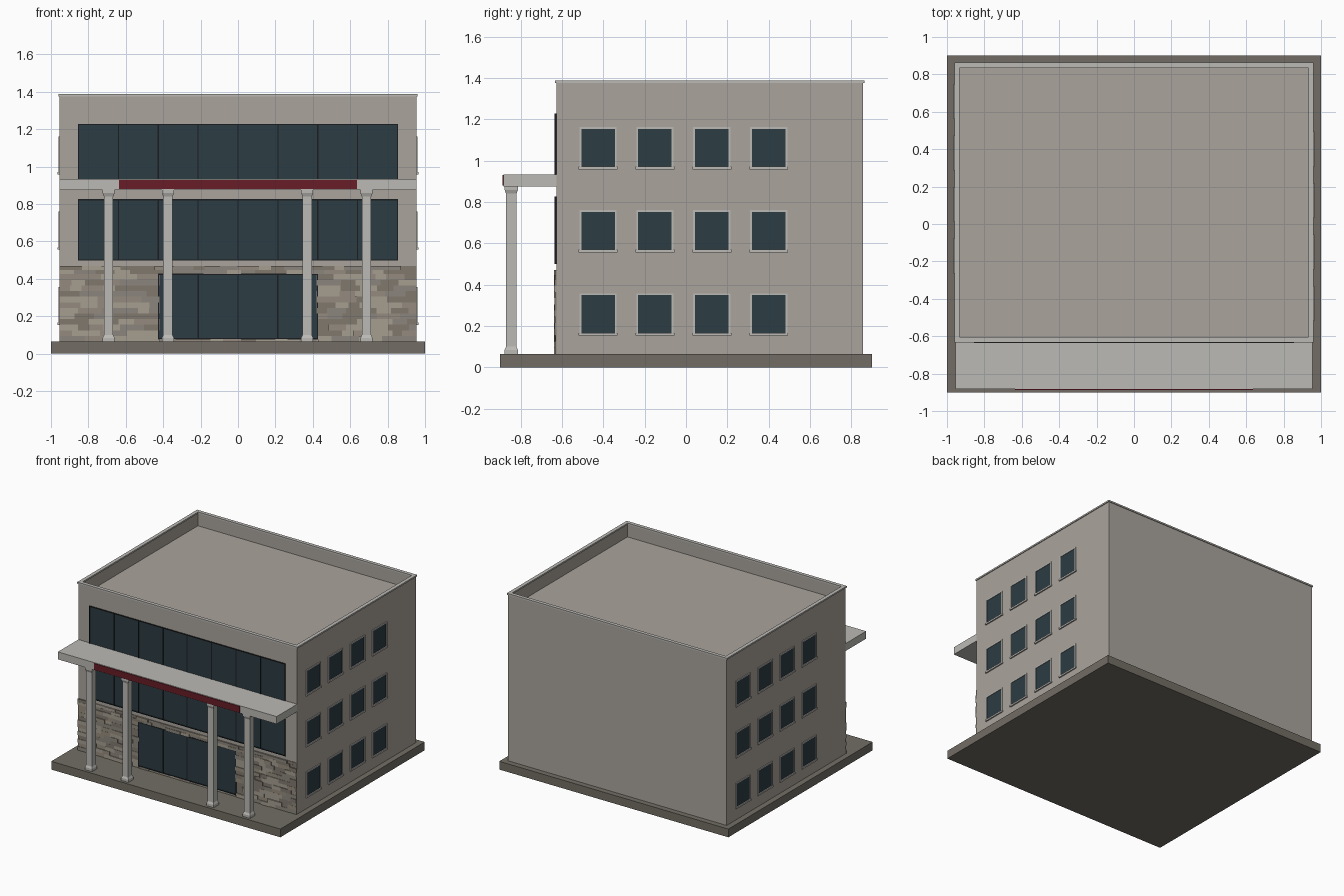
import bpy, bmesh, random
from mathutils import Vector

if "Cube" in bpy.data.objects:
    bpy.data.objects.remove(bpy.data.objects["Cube"])
random.seed(4)


def material(name, r, g, b):
    m = bpy.data.materials.new(name)
    m.diffuse_color = (r, g, b, 1)
    m.use_nodes = True
    m.node_tree.nodes["Principled BSDF"].inputs["Base Color"].default_value = m.diffuse_color
    return m


WALL = material("wall_plaster", 0.40, 0.37, 0.33)
TRIM = material("light_trim", 0.50, 0.49, 0.46)
BASE = material("base_stone", 0.17, 0.155, 0.13)
GLASS = material("dark_glass", 0.025, 0.045, 0.055)
FRAME = material("black_frame", 0.01, 0.012, 0.014)
RED = material("red_sign", 0.14, 0.012, 0.02)
STONES = [material("stone_%d" % i, *c) for i, c in enumerate(
    [(0.30, 0.26, 0.21), (0.22, 0.19, 0.155), (0.38, 0.34, 0.28), (0.26, 0.235, 0.20)])]


def add_box(bm, lo, hi, mat=0):
    lo, hi = Vector(lo), Vector(hi)
    verts = bmesh.ops.create_cube(bm, size=1)["verts"]
    for v in verts:
        v.co = Vector([(lo[i] + hi[i]) / 2 + v.co[i] * (hi[i] - lo[i]) for i in range(3)])
    for f in {f for v in verts for f in v.link_faces}:
        f.material_index = mat


def finish(bm, name, mats):
    me = bpy.data.meshes.new(name)
    bm.to_mesh(me)
    bm.free()
    for m in mats:
        me.materials.append(m)
    ob = bpy.data.objects.new(name, me)
    bpy.context.collection.objects.link(ob)
    return ob


def boxes(name, mat, *pairs):
    bm = bmesh.new()
    for lo, hi in pairs:
        add_box(bm, lo, hi)
    return finish(bm, name, [mat])


X, Y0, Y1, Z0 = 0.955, -0.627, 0.857, 0.065

# Ground slab
boxes("base_slab", BASE, ((-1, -0.9, 0), (1, 0.9, Z0)))

# Building body with the roof sunk behind a parapet
bm = bmesh.new()
add_box(bm, (-X, Y0, Z0), (X, Y1, 1.378))
bm.faces.ensure_lookup_table()
top = max(bm.faces, key=lambda f: f.calc_center_median().z)
bmesh.ops.inset_region(bm, faces=[top], thickness=0.022)
roof = bmesh.ops.extrude_face_region(bm, geom=[top])["geom"]
bmesh.ops.delete(bm, geom=[top], context='FACES_ONLY')
for v in roof:
    if isinstance(v, bmesh.types.BMVert):
        v.co.z = 1.275
bmesh.ops.recalc_face_normals(bm, faces=bm.faces)
finish(bm, "building_body", [WALL])

# Parapet coping
E, W = 0.006, 0.028
boxes("coping", TRIM,
      ((-X - E, Y0 - E, 1.376), (X + E, Y0 - E + W, 1.388)),
      ((-X - E, Y1 + E - W, 1.376), (X + E, Y1 + E, 1.388)),
      ((-X - E, Y0 - E + W, 1.376), (-X - E + W, Y1 + E - W, 1.388)),
      ((X + E - W, Y0 - E + W, 1.376), (X + E, Y1 + E - W, 1.388)))


# Side windows: pane, frame and sill
def side_window(side, yc, z):
    bm = bmesh.new()
    h, t, top = 0.09, 0.009, z + 0.2

    def part(y0, y1, z0, z1, out, mat):
        xs = sorted((side * (X - 0.01), side * (X + out)))
        add_box(bm, (xs[0], y0, z0), (xs[1], y1, z1), mat)
    part(yc - h + t, yc + h - t, z + t, top - t, 0.002, 1)
    part(yc - h, yc - h + t, z, top, 0.006, 0)
    part(yc + h - t, yc + h, z, top, 0.006, 0)
    part(yc - h + t, yc + h - t, top - t, top, 0.006, 0)
    part(yc - h - 0.004, yc + h + 0.004, z - 0.004, z + t, 0.010, 0)
    finish(bm, "side_window", [TRIM, GLASS])


for z in (0.158, 0.56, 0.962):
    for k in range(4):
        y = -0.425 + 0.275 * k
        side_window(1, y, z)
        side_window(-1, Y0 + Y1 - y, z)      # opposite side is turned half round


# Front glazing bands with black mullions
def glazing(name, half, z0, z1, panes):
    bm = bmesh.new()
    add_box(bm, (-half, Y0 - 0.004, z0), (half, Y0 + 0.01, z1), 0)
    t, yf = 0.003, Y0 - 0.008
    for i in range(panes + 1):
        x = -half + 2 * half * i / panes
        add_box(bm, (x - t, yf, z0), (x + t, Y0, z1), 1)
    for z in (z0, z1):
        add_box(bm, (-half - t, yf, z - t), (half + t, Y0, z + t), 1)
    finish(bm, name, [GLASS, FRAME])


glazing("upper_glazing", 0.853, 0.905, 1.225, 8)
glazing("middle_glazing", 0.853, 0.502, 0.823, 8)
glazing("entrance_glazing", 0.425, 0.08, 0.425, 4)

# Stone cladding laid in random courses around the entrance
bm = bmesh.new()


def course(x0, x1, z0, z1):
    x = x0
    while x < x1 - 1e-4:
        nx = x + random.uniform(0.05, 0.13)
        if nx > x1 - 0.04:
            nx = x1
        add_box(bm, (x, Y0 - random.uniform(0.003, 0.012), z0), (nx, Y0 + 0.005, z1),
                random.randrange(4))
        x = nx


for r in range(12):
    z = Z0 + 0.03 * r
    gap = 0.427 - random.choice((0, 0.006))
    course(-X, -gap, z, z + 0.03)
    course(gap, X, z, z + 0.03)
for z in (0.426, 0.448):
    course(-X, X, z, z + 0.022)
course(-0.42, 0.42, Z0, 0.079)
finish(bm, "stone_cladding", STONES)

# Canopy and its red fascia panel
boxes("canopy", TRIM, ((-X, -0.882, 0.875), (X, Y0, 0.934)))
boxes("fascia_panel", RED, ((-0.637, -0.888, 0.88), (0.637, -0.88, 0.93)))

# Square columns with flared base and capital
for x in (-0.692, -0.375, 0.37, 0.687):
    bm = bmesh.new()
    rings = []
    for hw, z in ((0.032, Z0), (0.032, 0.085), (0.025, 0.1),
                  (0.025, 0.84), (0.032, 0.858), (0.032, 0.876)):
        rings.append([bm.verts.new((x + sx * hw, -0.845 + sy * hw, z))
                      for sx, sy in ((-1, -1), (1, -1), (1, 1), (-1, 1))])
    for a, b in zip(rings, rings[1:]):
        for i in range(4):
            j = (i + 1) % 4
            bm.faces.new((a[i], a[j], b[j], b[i]))
    bm.faces.new(rings[0][::-1])
    bm.faces.new(rings[-1])
    finish(bm, "column", [TRIM])
